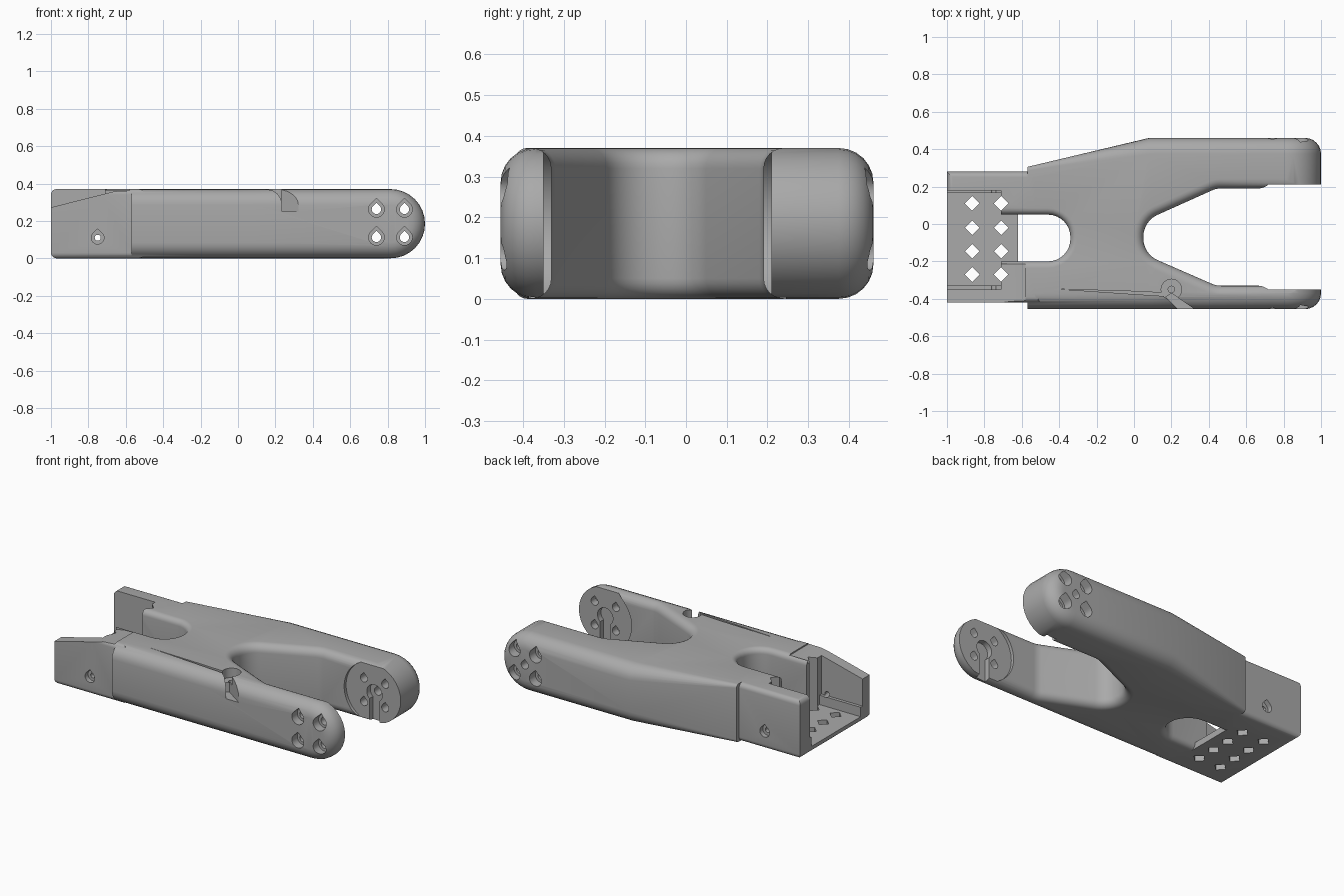
import bpy, bmesh, math
from mathutils import Vector, Matrix

cube = bpy.data.objects.get("Cube")
if cube:
    bpy.data.objects.remove(cube)

H = 0.37           # overall height
MID = H / 2
TIP = 0.815        # centre of the rounded arm ends
QUARTER = [math.radians(15 * i) for i in range(7)]


def finish(bm, name):
    bmesh.ops.recalc_face_normals(bm, faces=bm.faces)
    mesh = bpy.data.meshes.new(name)
    bm.to_mesh(mesh)
    bm.free()
    obj = bpy.data.objects.new(name, mesh)
    bpy.context.collection.objects.link(obj)
    return obj


def loft(name, rings, cap=True):
    bm = bmesh.new()
    loops = [[bm.verts.new(p) for p in ring] for ring in rings]
    n = len(rings[0])
    for a, b in zip(loops, loops[1:]):
        for i in range(n):
            j = (i + 1) % n
            bm.faces.new((a[i], a[j], b[j], b[i]))
    for ring in (loops[0], loops[-1]):
        if cap:
            bm.faces.new(ring)
        else:   # strip of faces joining the upper and lower halves
            for i in range(n // 2):
                quad = [ring[i], ring[i + 1], ring[n - 2 - i], ring[n - 1 - i]]
                bm.faces.new(list(dict.fromkeys(quad)))
    return finish(bm, name)


def prism(points, axis, lo, hi):
    if axis == "y":
        rings = [[(u, d, v) for u, v in points] for d in (lo, hi)]
    else:
        rings = [[(u, v, d) for u, v in points] for d in (lo, hi)]
    return loft("cutter", rings)


def box(lo, hi, bevel=0.0):
    bm = bmesh.new()
    size = Vector(hi) - Vector(lo)
    centre = (Vector(hi) + Vector(lo)) / 2
    bmesh.ops.create_cube(bm, size=1, matrix=Matrix.Translation(centre) @ Matrix.Diagonal((*size, 1)))
    if bevel:
        edges = [e for e in bm.edges if abs(e.verts[0].co.z - e.verts[1].co.z) < 0.01]
        bmesh.ops.bevel(bm, geom=edges, offset=bevel, segments=5, profile=0.5, affect='EDGES')
    return finish(bm, "block")


def circle(x, y, r, n=24):
    return [(x + r * math.cos(math.tau * i / n), y + r * math.sin(math.tau * i / n)) for i in range(n)]


def teardrop(x, z, r):
    arc = [math.radians(135 + 15 * i) for i in range(19)]
    return [(x + r * math.cos(a), z + r * math.sin(a)) for a in arc] + [(x, z + r * 1.41)]


def combine(target, other, operation='DIFFERENCE'):
    mod = target.modifiers.new("cut", 'BOOLEAN')
    mod.operation, mod.solver, mod.object = operation, 'EXACT', other
    graph = bpy.context.evaluated_depsgraph_get()
    mesh = bpy.data.meshes.new_from_object(target.evaluated_get(graph))
    target.modifiers.clear()
    target.data = mesh
    bpy.data.objects.remove(other)


def fillet(corners, steps=8):
    # round each (x, y, radius) corner of a counter-clockwise outline
    out = []
    for i, (x, y, r) in enumerate(corners):
        p = Vector((x, y))
        if not r:
            out.append(p)
            continue
        a = (Vector(corners[i - 1][:2]) - p).normalized()
        b = (Vector(corners[(i + 1) % len(corners)][:2]) - p).normalized()
        half = a.angle(b) / 2
        centre = p + (a + b).normalized() * r / math.sin(half)
        start, end = p + a * r / math.tan(half) - centre, p + b * r / math.tan(half) - centre
        sweep = start.angle_signed(end)
        for k in range(steps + 1):
            t = -sweep * k / steps
            c, s = math.cos(t), math.sin(t)
            out.append(centre + Vector((start.x * c - start.y * s, start.x * s + start.y * c)))
    return out


def grow(points, d):
    out = []
    for i, p in enumerate(points):
        a = (p - points[i - 1]).normalized()
        b = (points[(i + 1) % len(points)] - p).normalized()
        na, nb = Vector((a.y, -a.x)), Vector((b.y, -b.x))
        out.append(p + (na + nb) * d / (1 + na.dot(nb)))
    return out


def flared_cutter(corners, r):
    # vertical opening whose upper and lower rims are rounded over
    outline = fillet(corners)
    levels = [(-0.05, r)] + [(r - r * math.cos(a), r - r * math.sin(a)) for a in QUARTER[::-1]][::-1]
    levels += [(H - z, o) for z, o in levels[::-1]]
    return loft("opening", [[(p.x, p.y, z) for p in grow(outline, o)] for z, o in levels])


# Main body: rounded stadium lofted from front to back, back side tapered
def body_ring(angle, back):
    arc = [math.radians(90 - 11.25 * i) for i in range(17)]
    stations = [(-0.57, 1), (0.08, 1)] + [(TIP, a) for a in arc] + [(0.08, -1), (-0.57, -1)]
    ring = []
    for i, (x, a) in enumerate(stations):
        drop = max(0, 0.08 - x) if back else 0
        r = 0.085 - 0.1 * drop
        half = MID - r * (1 - math.cos(angle))
        inset = r * (1 - math.sin(angle))
        # angle runs from the side face (90) to the full height (0)
        half, inset = MID - r * (1 - math.cos(angle)), r * (1 - math.sin(angle))
        y = 0.46 - 0.238 * drop - inset if back else -0.455 + inset
        if x == TIP:
            ring.append((TIP + half * math.cos(a), y, MID + half * math.sin(a)))
        else:
            ring.append((x, y, MID + half * a))
    return ring


rings = [body_ring(a, False) for a in QUARTER[::-1]] + [body_ring(a, True) for a in QUARTER]
body = loft("forked_bracket", rings, cap=False)

# Rear mount block
combine(body, box((-1, -0.42, 0), (-0.5, 0.28, H), 0.03), 'UNION')

# Fork opening between the arms and rounded rear slot
combine(body, flared_cutter([(1.3, 0.19, 0), (0.44, 0.19, 0.12), (0.05, 0.015, 0.128), (0.05, -0.16, 0.128),
                             (0.44, -0.33, 0.12), (1.3, -0.33, 0)], 0.05))
combine(body, flared_cutter([(-0.8, -0.2, 0), (-0.34, -0.2, 0.12), (-0.34, 0.05, 0.12), (-0.8, 0.05, 0)], 0.035))

# Rear pocket with a ledge, and its floor
combine(body, box((-1.1, -0.35, 0.1), (-0.71, 0.18, 0.5)))
combine(body, box((-1.1, -0.33, 0.04), (-0.71, 0.165, 0.3)))
combine(body, box((-0.9, -0.3, 0), (-0.62, 0.13, 0.04)), 'UNION')

# Sloping top of the front rear wall
combine(body, prism([(-1.05, 0.26), (-0.66, 0.358), (-0.58, 0.362), (-0.58, 0.45), (-1.05, 0.45)], "y", -0.5, -0.215))

# Diamond holes in the floor
for x in (-0.865, -0.71):
    for y in (0.11, -0.02, -0.145, -0.27):
        combine(body, prism(circle(x, y, 0.039, 4), "z", -0.1, 0.5))

# Round seats on the inner faces of the arms
combine(body, prism(circle(TIP, MID, 0.2, 64), "y", -0.35, 0.21))

# Keyed slots in the seats
key = [(TIP - 0.035, -0.1), (TIP + 0.035, -0.1)]
key += [(TIP + 0.055 * math.cos(a), MID + 0.055 * math.sin(a))
        for a in [math.radians(-50 + 20 * i) for i in range(15)]]
combine(body, prism(key, "y", -0.385, 0.245))

# Counterbored teardrop screw holes in both arms
for x in (TIP - 0.075, TIP + 0.075):
    for z in (0.112, 0.262):
        combine(body, prism(teardrop(x, z, 0.025), "y", -0.6, 0.6))
        combine(body, prism(teardrop(x, z, 0.042), "y", -0.6, -0.40))
        combine(body, prism(teardrop(x, z, 0.042), "y", 0.40, 0.6))
combine(body, prism(teardrop(TIP, MID, 0.025), "y", 0.1, 0.6))

# Teardrop screw recesses in the rear walls
combine(body, prism(teardrop(-0.75, 0.11, 0.034), "y", -0.6, -0.39))
combine(body, prism(teardrop(-0.75, 0.11, 0.034), "y", 0.25, 0.6))
combine(body, prism(circle(-0.75, 0.11, 0.016, 12), "y", -0.6, 0.6))

# Cable groove along the top, its side exit, and the screw hole beside it
combine(body, prism([(-0.4, -0.348), (0, -0.375), (0.2, -0.388), (0.2, -0.37), (0, -0.36)], "z", 0.31, 0.5))
combine(body, prism([(0.17, -0.39), (0.25, -0.47), (0.345, -0.47), (0.2, -0.37)], "z", 0.25, 0.5))
combine(body, prism(circle(0.2, -0.35, 0.055), "z", 0.31, 0.5))
combine(body, prism(circle(0.2, -0.35, 0.018, 12), "z", 0.12, 0.5))

# Colour and shading
grey = bpy.data.materials.new("plain_grey")
grey.use_nodes = True
colour = (0.4, 0.4, 0.4, 1)
grey.diffuse_color = colour
grey.node_tree.nodes["Principled BSDF"].inputs["Base Color"].default_value = colour
body.data.materials.clear()
body.data.materials.append(grey)
for poly in body.data.polygons:
    poly.material_index = 0
bpy.ops.object.select_all(action='DESELECT')
body.select_set(True)
bpy.context.view_layer.objects.active = body
bpy.ops.object.shade_smooth_by_angle(angle=math.radians(30))
